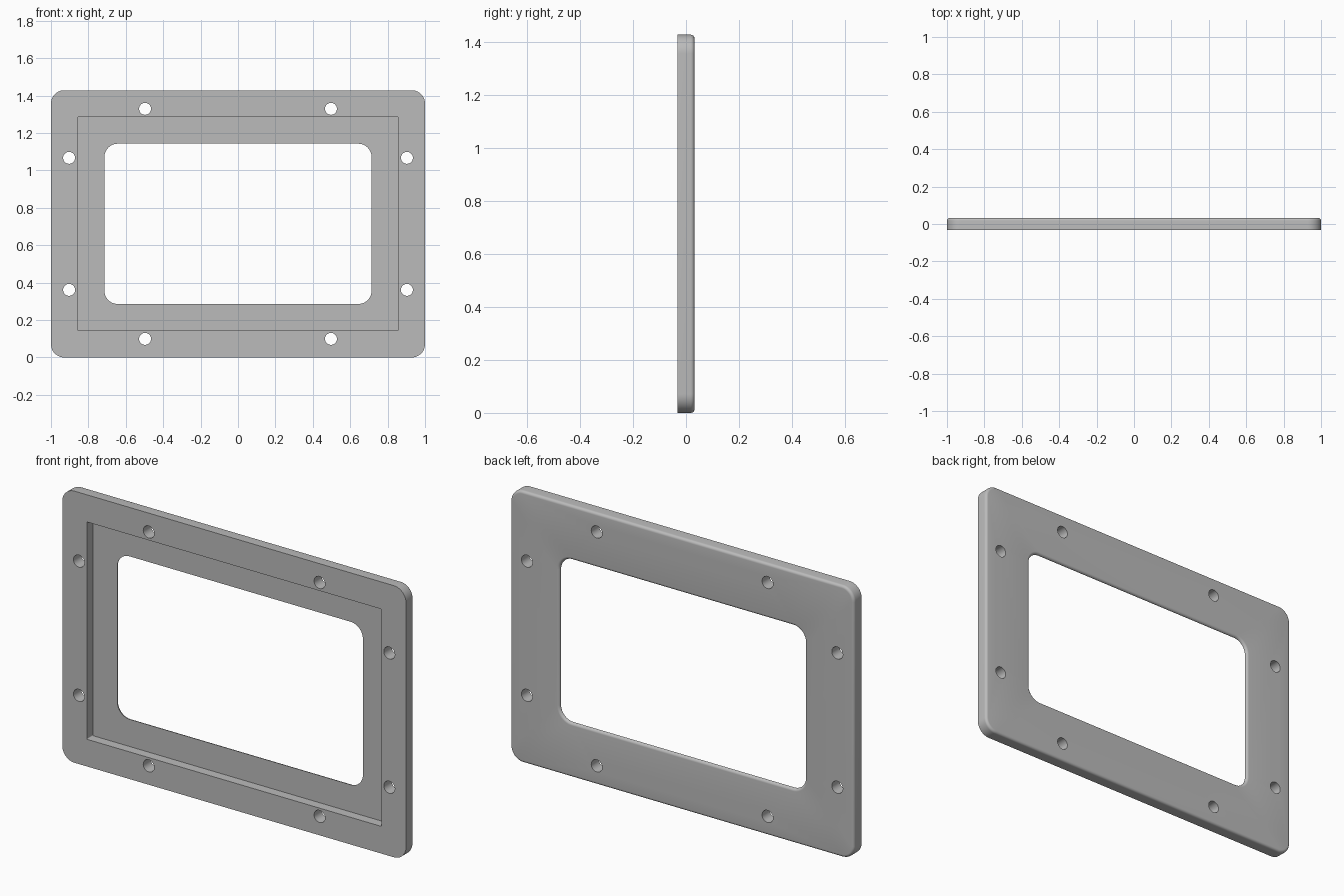
import bpy
import bmesh
from math import sin, cos, pi
from mathutils import Matrix, Vector

cube = bpy.data.objects.get("Cube")
if cube:
    bpy.data.objects.remove(cube, do_unlink=True)

MM = 2 / 140            # the plate is 140 x 100 x 4.5 units
MID_Z = 50 * MM
FRONT, BACK = -2.25 * MM, 2.25 * MM
FLOOR = FRONT + 3.5 * MM
FILLET = 1.0 * MM
CORNER_STEPS = 12
FILLET_STEPS = 6

grey = bpy.data.materials.new("plain grey")
grey.use_nodes = True
grey.diffuse_color = (0.5, 0.5, 0.5, 1)
grey.node_tree.nodes["Principled BSDF"].inputs["Base Color"].default_value = (0.5, 0.5, 0.5, 1)


def make_object(name, bm):
    bmesh.ops.recalc_face_normals(bm, faces=bm.faces)
    mesh = bpy.data.meshes.new(name)
    bm.to_mesh(mesh)
    bm.free()
    mesh.materials.append(grey)
    obj = bpy.data.objects.new(name, mesh)
    bpy.context.collection.objects.link(obj)
    return obj


def rounded_loop(bm, half_x, half_z, radius, y):
    """Ring of vertices around a rounded rectangle."""
    ring = []
    for quarter, (sx, sz) in enumerate([(1, 1), (-1, 1), (-1, -1), (1, -1)]):
        for i in range(CORNER_STEPS + 1):
            a = (quarter + i / CORNER_STEPS) * pi / 2
            x = sx * (half_x - radius) + radius * cos(a)
            z = sz * (half_z - radius) + radius * sin(a)
            ring.append(bm.verts.new((x, y, MID_Z + z)))
    return ring


# Frame section, swept as rings: outer side, back, opening, recess
bm = bmesh.new()
outer, opening, recess = (70 * MM, 50 * MM), (50 * MM, 30 * MM), (60 * MM, 40 * MM)
radius = 5 * MM
rings = [rounded_loop(bm, *outer, radius, FRONT)]
for i in range(FILLET_STEPS + 1):
    a = i / FILLET_STEPS * pi / 2
    inset = FILLET * (1 - cos(a))
    y = BACK - FILLET * (1 - sin(a))
    rings.append(rounded_loop(bm, outer[0] - inset, outer[1] - inset, radius - inset, y))
for i in range(FILLET_STEPS, -1, -1):
    a = i / FILLET_STEPS * pi / 2
    grow = FILLET * (1 - cos(a))
    y = BACK - FILLET * (1 - sin(a))
    rings.append(rounded_loop(bm, opening[0] + grow, opening[1] + grow, radius + grow, y))
for y in (FLOOR, FRONT):
    rings.append(rounded_loop(bm, *recess, 0.3 * MM, y))

for ring, following in zip(rings, rings[1:] + rings[:1]):
    n = len(ring)
    for i in range(n):
        j = (i + 1) % n
        bm.faces.new((ring[i], ring[j], following[j], following[i]))
bmesh.ops.remove_doubles(bm, verts=bm.verts, dist=1e-6)
frame = make_object("bezel_frame", bm)

# Eight bolt holes, mirrored about both axes
bm = bmesh.new()
for x, z in ((0.497, 0.615), (0.903, 0.353)):
    for sx in (-1, 1):
        for sz in (-1, 1):
            place = Matrix.Translation(Vector((sx * x, 0, MID_Z + sz * z)))
            bmesh.ops.create_cone(bm, cap_ends=True, segments=32, radius1=0.032, radius2=0.032,
                                  depth=0.3, matrix=place @ Matrix.Rotation(pi / 2, 4, "X"))
cutter = make_object("bolt_hole_cutter", bm)
cutter.hide_render = True

cut = frame.modifiers.new("bolt holes", "BOOLEAN")
cut.operation = "DIFFERENCE"
cut.solver = "EXACT"
cut.object = cutter
bpy.ops.object.select_all(action="DESELECT")
frame.select_set(True)
bpy.context.view_layer.objects.active = frame
bpy.ops.object.modifier_apply(modifier=cut.name)
bpy.data.objects.remove(cutter, do_unlink=True)
bpy.ops.object.shade_smooth_by_angle(angle=pi / 6)
